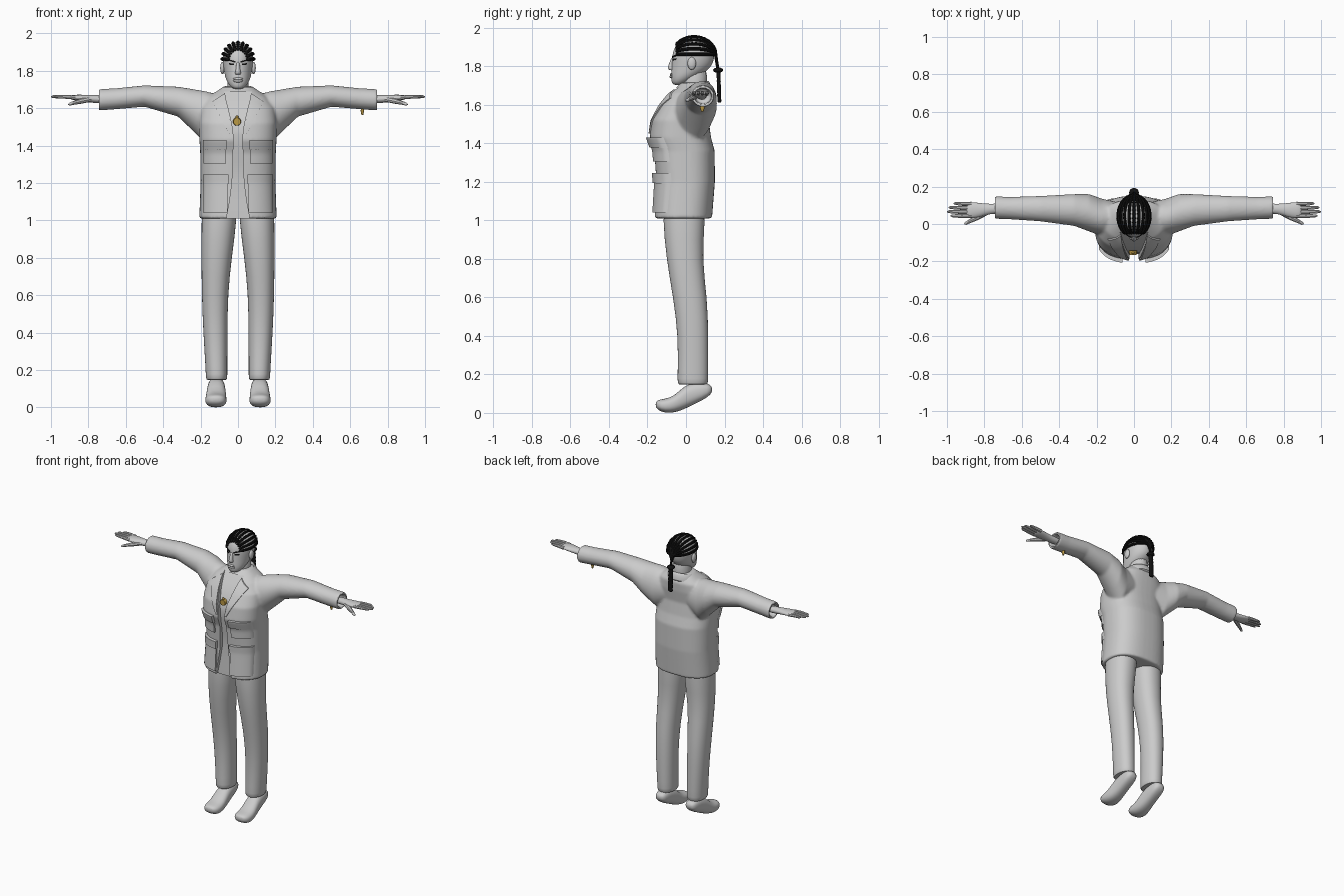
import bpy, bmesh, math
from mathutils import Vector
from mathutils.bvhtree import BVHTree

cube = bpy.data.objects.get("Cube")
if cube:
    bpy.data.objects.remove(cube, do_unlink=True)


def material(name, colour):
    m = bpy.data.materials.new(name)
    m.use_nodes = True
    m.diffuse_color = (*colour, 1)
    bsdf = next(n for n in m.node_tree.nodes if n.type == 'BSDF_PRINCIPLED')
    bsdf.inputs["Base Color"].default_value = (*colour, 1)
    return m


GREY = material("light grey", (.6, .6, .6))
BLACK = material("black", (.006, .006, .006))
GOLD = material("gold", (.5, .32, .06))
parts = []


def bake(ob):
    """Replace an object's mesh by its modified result."""
    bpy.context.view_layer.update()
    dg = bpy.context.evaluated_depsgraph_get()
    me = bpy.data.meshes.new_from_object(ob.evaluated_get(dg))
    ob.modifiers.clear()
    ob.data = me


def finish(bm, name, mat, subdiv=0):
    bmesh.ops.recalc_face_normals(bm, faces=bm.faces)
    me = bpy.data.meshes.new(name)
    bm.to_mesh(me)
    bm.free()
    me.materials.append(mat)
    ob = bpy.data.objects.new(name, me)
    bpy.context.collection.objects.link(ob)
    if subdiv:
        ob.modifiers.new("subdivide", 'SUBSURF').levels = subdiv
        bake(ob)
    parts.append(ob)
    return ob


def add_loft(bm, rings, axis='z', side=1, power=2, n=24):
    """Rings are (position on axis, centre u, centre v, radius u, radius v)."""
    loops = []
    for t, cu, cv, ru, rv in rings:
        loop = []
        for k in range(n):
            a = math.tau * k / n
            c, s = math.cos(a), math.sin(a)
            u = cu + ru * math.copysign(abs(c) ** (2 / power), c)
            v = cv + rv * math.copysign(abs(s) ** (2 / power), s)
            x, y, z = {'x': (t, u, v), 'y': (u, t, v), 'z': (u, v, t)}[axis]
            loop.append(bm.verts.new((x * side, y, z)))
        loops.append(loop)
    for a, b in zip(loops, loops[1:]):
        for k in range(n):
            j = (k + 1) % n
            bm.faces.new((a[k], a[j], b[j], b[k]))
    bm.faces.new(loops[0])
    bm.faces.new(loops[-1])


def loft(name, rings, mat=GREY, subdiv=1, **kw):
    bm = bmesh.new()
    add_loft(bm, rings, **kw)
    return finish(bm, name, mat, subdiv)


def tube(name, paths, mat, side=1):
    """Round tubes through lists of (x, y, z, radius)."""
    cu = bpy.data.curves.new(name, 'CURVE')
    cu.dimensions = '3D'
    cu.bevel_depth, cu.bevel_resolution, cu.use_fill_caps = 1, 2, True
    for path in paths:
        sp = cu.splines.new('POLY')
        sp.points.add(len(path) - 1)
        for p, (x, y, z, r) in zip(sp.points, path):
            p.co, p.radius = (x * side, y, z, 1), r
    tmp = bpy.data.objects.new(name + "_path", cu)
    bpy.context.collection.objects.link(tmp)
    bpy.context.view_layer.update()
    dg = bpy.context.evaluated_depsgraph_get()
    me = bpy.data.meshes.new_from_object(tmp.evaluated_get(dg))
    bm = bmesh.new()
    bm.from_mesh(me)
    bpy.data.objects.remove(tmp, do_unlink=True)
    return finish(bm, name, mat)


def ball(name, centre, radii, mat):
    bm = bmesh.new()
    bmesh.ops.create_uvsphere(bm, u_segments=20, v_segments=12, radius=1)
    bmesh.ops.scale(bm, vec=radii, verts=bm.verts)
    bmesh.ops.translate(bm, vec=centre, verts=bm.verts)
    return finish(bm, name, mat)


def surface(ob):
    bm = bmesh.new()
    bm.from_mesh(ob.data)
    tree = BVHTree.FromBMesh(bm)
    bm.free()
    return tree


def front_y(tree, x, z):
    hit = tree.ray_cast(Vector((x, -1, z)), Vector((0, 1, 0)))[0]
    return hit.y if hit else 0


def patch(name, corners, tree, thick, mat=GREY, side=1, n=10):
    """Four-cornered plate laid on the front of a surface."""
    a, b, c, d = (Vector(p) for p in corners)
    bm = bmesh.new()
    grid = {}
    for i in range(n + 1):
        for j in range(n + 1):
            p = a.lerp(b, i / n).lerp(d.lerp(c, i / n), j / n)
            y = front_y(tree, p.x * side, p.y)
            grid[i, j] = bm.verts.new((p.x * side, y - thick, p.y))
    for i in range(n):
        for j in range(n):
            bm.faces.new((grid[i, j], grid[i + 1, j], grid[i + 1, j + 1], grid[i, j + 1]))
    rim = bmesh.ops.extrude_face_region(bm, geom=bm.faces[:], use_keep_orig=True)
    back = [g for g in rim['geom'] if isinstance(g, bmesh.types.BMVert)]
    bmesh.ops.translate(bm, vec=(0, thick + .006, 0), verts=back)
    return finish(bm, name, mat)


# Jacket: body and sleeves fused into one smooth surface
bm = bmesh.new()
add_loft(bm, [(1.01, 0, -.015, .207, .15), (1.2, 0, -.002, .2, .152), (1.36, 0, -.008, .202, .157),
              (1.43, 0, -.03, .206, .16), (1.52, 0, -.03, .208, .148), (1.6, 0, -.004, .2, .132),
              (1.66, 0, .02, .16, .11), (1.7, 0, .035, .1, .075), (1.715, 0, .035, .08, .06)],
         power=2.5, n=48)
for side in (1, -1):
    add_loft(bm, [(.06, .03, 1.56, .08, .1), (.17, .035, 1.55, .1, .14), (.24, .06, 1.59, .1, .112),
                  (.32, .075, 1.635, .085, .08), (.5, .082, 1.665, .068, .057),
                  (.66, .085, 1.65, .06, .056), (.745, .088, 1.645, .06, .057),
                  (.745, .088, 1.645, .044, .041), (.69, .088, 1.645, .04, .037)],
             axis='x', side=side, n=32)
jacket = finish(bm, "jacket", GREY)
remesh = jacket.modifiers.new("fuse", 'REMESH')
remesh.mode, remesh.voxel_size = 'VOXEL', .008
relax = jacket.modifiers.new("relax", 'SMOOTH')
relax.factor, relax.iterations = .5, 6
bake(jacket)
cloth = surface(jacket)

# Open front, cut as a shallow groove that follows the chest
bm = bmesh.new()
rows = []
for z, w in [(.98, .068), (1.1, .045), (1.2, .032), (1.3, .027), (1.4, .025), (1.46, .025),
             (1.5, .03), (1.55, .04), (1.6, .052), (1.64, .063), (1.69, .075)]:
    y = front_y(cloth, 0, min(max(z, 1.04), 1.68)) + .026
    rows.append([bm.verts.new(p) for p in ((-w, y, z), (w, y, z), (w, -.5, z), (-w, -.5, z))])
for a, b in zip(rows, rows[1:]):
    for k in range(4):
        bm.faces.new((a[k], a[k - 1], b[k - 1], b[k]))
bm.faces.new(rows[0])
bm.faces.new(rows[-1])
cutter = finish(bm, "front_cutter", GREY)
cut = jacket.modifiers.new("opening", 'BOOLEAN')
cut.operation, cut.solver, cut.object = 'DIFFERENCE', 'EXACT', cutter
bake(jacket)
parts.remove(cutter)
bpy.data.objects.remove(cutter, do_unlink=True)

# Lapels and flapped pockets
for side, tag in ((1, "left"), (-1, "right")):
    patch(tag + "_lapel", [(.07, 1.68), (.138, 1.635), (.04, 1.45), (.027, 1.45)], cloth, .008, side=side)
    for level, top, low, inner in (("chest", 1.425, 1.305, .065), ("hip", 1.24, 1.04, .055)):
        patch(f"{tag}_{level}_pocket", [(inner, top), (.183, top), (.185, low), (inner, low)],
              cloth, .014, side=side)
        patch(f"{tag}_{level}_flap", [(inner - .004, top + .006), (.186, top + .006),
              (.186, top - .05), (inner - .004, top - .045)], cloth, .022, side=side)

# Collar, raised toward the back
collar = loft("collar", [(1.64, 0, .04, .12, .105), (1.68, 0, .04, .105, .092), (1.71, 0, .04, .088, .08),
                         (1.712, 0, .04, .078, .07), (1.66, 0, .04, .07, .065)])
for v in collar.data.vertices:
    v.co.z += .2 * (v.co.y - .04)

# Trousers and shoes
loft("hips", [(1.2, 0, -.005, .17, .11), (1.08, 0, -.008, .17, .11), (1.04, 0, -.01, .12, .08)])
for side, tag in ((1, "left"), (-1, "right")):
    loft(tag + "_leg", [(1.16, .098, -.01, .09, .105), (1.0, .1, -.01, .096, .111), (.8, .115, -.01, .081, .093),
                        (.6, .124, .022, .07, .089), (.4, .121, .038, .065, .079), (.2, .115, .036, .058, .08),
                        (.15, .114, .035, .058, .08), (.146, .114, .035, .05, .07)], side=side, power=2.2)
    loft(tag + "_shoe", [(.137, .116, .122, .022, .012), (.115, .116, .118, .042, .038),
                         (.05, .116, .105, .046, .056), (-.01, .116, .08, .051, .062),
                         (-.06, .118, .044, .056, .043), (-.11, .118, .036, .059, .037),
                         (-.145, .118, .041, .047, .027), (-.158, .118, .044, .022, .012)],
         axis='y', side=side, power=2.4)

# Hands
for side, tag in ((1, "left"), (-1, "right")):
    loft(tag + "_palm", [(.68, .085, 1.645, .028, .024), (.78, .08, 1.65, .026, .021), (.82, .075, 1.653, .038, .019),
                         (.87, .074, 1.657, .043, .016), (.9, .074, 1.659, .038, .01)], axis='x', side=side)
    fingers = []
    for k, tip in enumerate((.982, 1.0, .992, .965)):
        y = .042 + .022 * k
        fingers.append([(.87, y, 1.657, .011), (.92, y, 1.661, .0105),
                        (tip - .012, y + .002, 1.662, .008), (tip, y + .002, 1.661, .003)])
    fingers.append([(.79, .06, 1.648, .014), (.84, .034, 1.638, .014), (.88, .014, 1.628, .01),
                    (.9, .003, 1.622, .008), (.907, 0, 1.62, .003)])
    tube(tag + "_fingers", fingers, GREY, side)

# Neck, head and face
loft("neck", [(1.6, 0, .045, .06, .065), (1.7, 0, .04, .056, .064), (1.8, 0, .05, .06, .07)])
head = loft("head", [(1.702, 0, -.042, .024, .024), (1.72, 0, -.03, .046, .046), (1.75, 0, -.004, .064, .075),
                     (1.79, 0, .026, .074, .102), (1.83, 0, .036, .081, .109), (1.87, 0, .04, .083, .111),
                     (1.91, 0, .042, .074, .097), (1.938, 0, .043, .051, .067), (1.953, 0, .043, .024, .03)],
            subdiv=2)
face = surface(head)
loft("nose", [(1.852, 0, -.066, .009, .008), (1.81, 0, -.076, .011, .014), (1.79, 0, -.078, .017, .019),
              (1.778, 0, -.073, .015, .013)], n=12)
for z, r in ((1.757, .007), (1.746, .008)):
    ball("lip", (0, front_y(face, 0, z) + .001, z), (.026, r + .001, r), GREY)
for side, tag in ((1, "left"), (-1, "right")):
    ball(tag + "_ear", (.083 * side, .03, 1.815), (.012, .022, .033), GREY)
    patch(tag + "_eyebrow", [(.014, 1.852), (.06, 1.864), (.06, 1.857), (.014, 1.843)], face, .004, BLACK, side)
    patch(tag + "_eye", [(.02, 1.839), (.048, 1.841), (.046, 1.832), (.022, 1.831)], face, .002, BLACK, side)

# Braided rows running over the skull into a knot and a hanging tail
hair = []
for k in range(11):
    phi = math.radians(-88 + 17.6 * k)
    row = []
    for i in range(25):
        th = math.radians(32 + 5.8 * i)
        r = .0085 + .0012 * (i % 2) if i else .004
        row.append((.085 * math.sin(th) * math.sin(phi), .042 - .112 * math.cos(th),
                    1.86 + .093 * math.sin(th) * math.cos(phi), r))
    row.append((0, .16, 1.82, .008))
    row.append((0, .166, 1.785, .008))
    hair.append(row)
tube("braided_rows", hair, BLACK)
ball("hair_knot", (0, .167, 1.78), (.026, .026, .014), BLACK)
loft("hanging_braid", [(1.785 - .0125 * i, 0, .168 + .0004 * i, .015 + .006 * (i % 2), .009 + .003 * (i % 2))
                       for i in range(15)], BLACK, n=12)

# Gold pendant and sleeve charm
y = front_y(cloth, 0, 1.53) + .018
loft("pendant", [(y - .01, -.005, 1.528, .019, .02), (y + .012, -.005, 1.528, .022, .023)], GOLD, 0, axis='y')
ball("pendant_loop", (-.005, y, 1.553), (.008, .006, .007), GOLD)
loft("sleeve_charm", [(1.605, .665, .085, .008, .01), (1.585, .665, .085, .009, .012),
                      (1.565, .665, .085, .005, .006)], GOLD, 0, n=12)

# Smooth shading with crisp folds
bpy.ops.object.select_all(action='DESELECT')
for ob in parts:
    ob.select_set(True)
bpy.context.view_layer.objects.active = jacket
bpy.ops.object.shade_smooth_by_angle(angle=math.radians(40))
